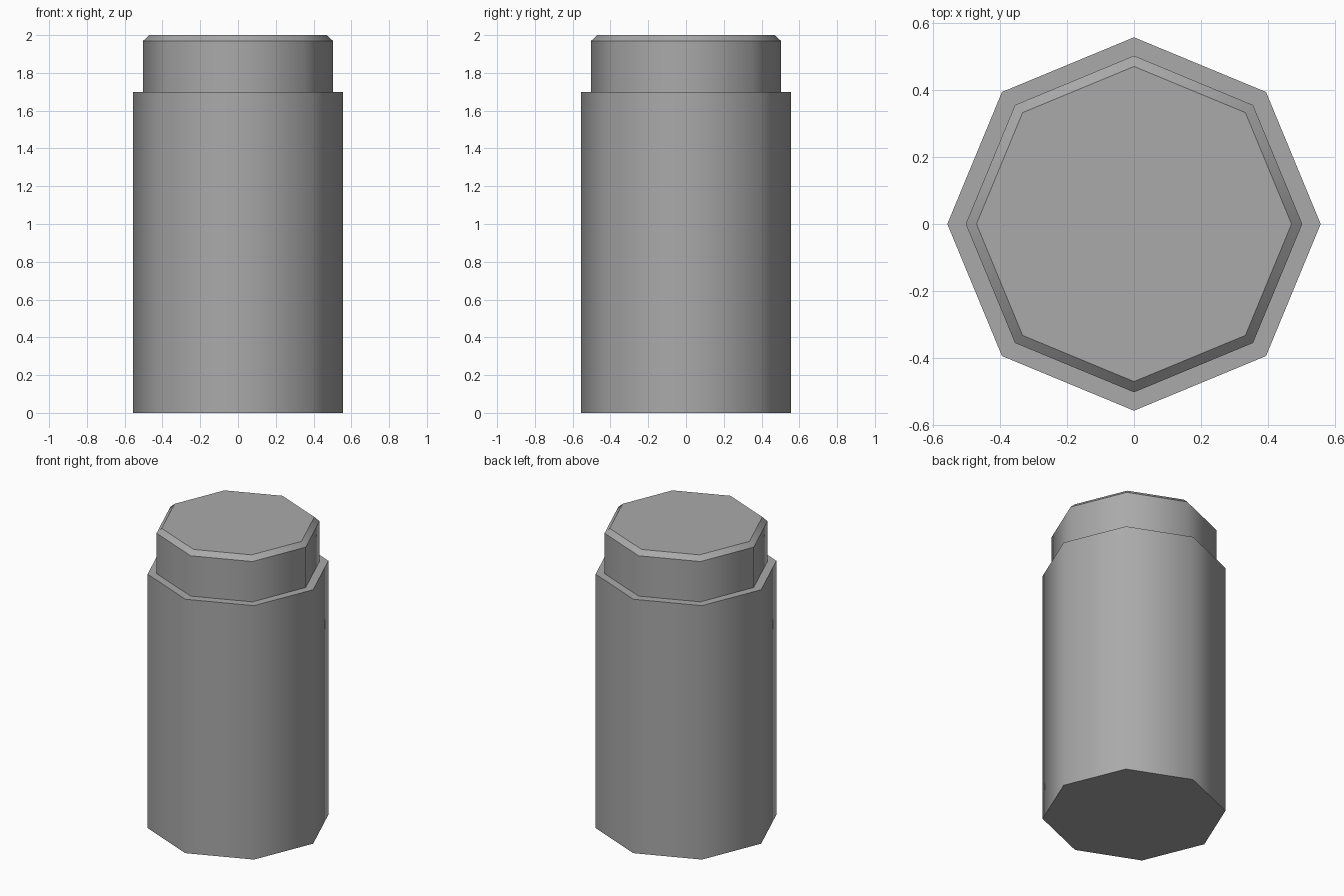
import bpy
import bmesh
from math import cos, sin, tau

SIDES = 8

cube = bpy.data.objects.get("Cube")
if cube:
    bpy.data.objects.remove(cube, do_unlink=True)

grey = bpy.data.materials.new("mid_grey")
grey.use_nodes = True
colour = (0.4, 0.4, 0.4, 1)
grey.diffuse_color = colour
grey.node_tree.nodes["Principled BSDF"].inputs["Base Color"].default_value = colour


def turned_prism(name, profile):
    """Closed octagonal solid from (radius, height) rings, smooth around, sharp at rings."""
    bm = bmesh.new()
    rings = [[bm.verts.new((r * cos(tau * i / SIDES), r * sin(tau * i / SIDES), z))
              for i in range(SIDES)] for r, z in profile]
    for low, high in zip(rings, rings[1:]):
        for i in range(SIDES):
            j = (i + 1) % SIDES
            bm.faces.new((low[i], low[j], high[j], high[i])).smooth = True
    bm.faces.new(rings[0][::-1])
    bm.faces.new(rings[-1])
    for ring in rings:
        for i in range(SIDES):
            bm.edges.get((ring[i - 1], ring[i])).smooth = False
    mesh = bpy.data.meshes.new(name)
    bm.to_mesh(mesh)
    bm.free()
    mesh.materials.append(grey)
    obj = bpy.data.objects.new(name, mesh)
    bpy.context.collection.objects.link(obj)
    return obj


# Main container
turned_prism("body", [(0.557, 0), (0.557, 1.7)])

# Narrower lid with a chamfered rim
turned_prism("lid", [(0.502, 1.7), (0.502, 1.97), (0.47, 2.0)])
